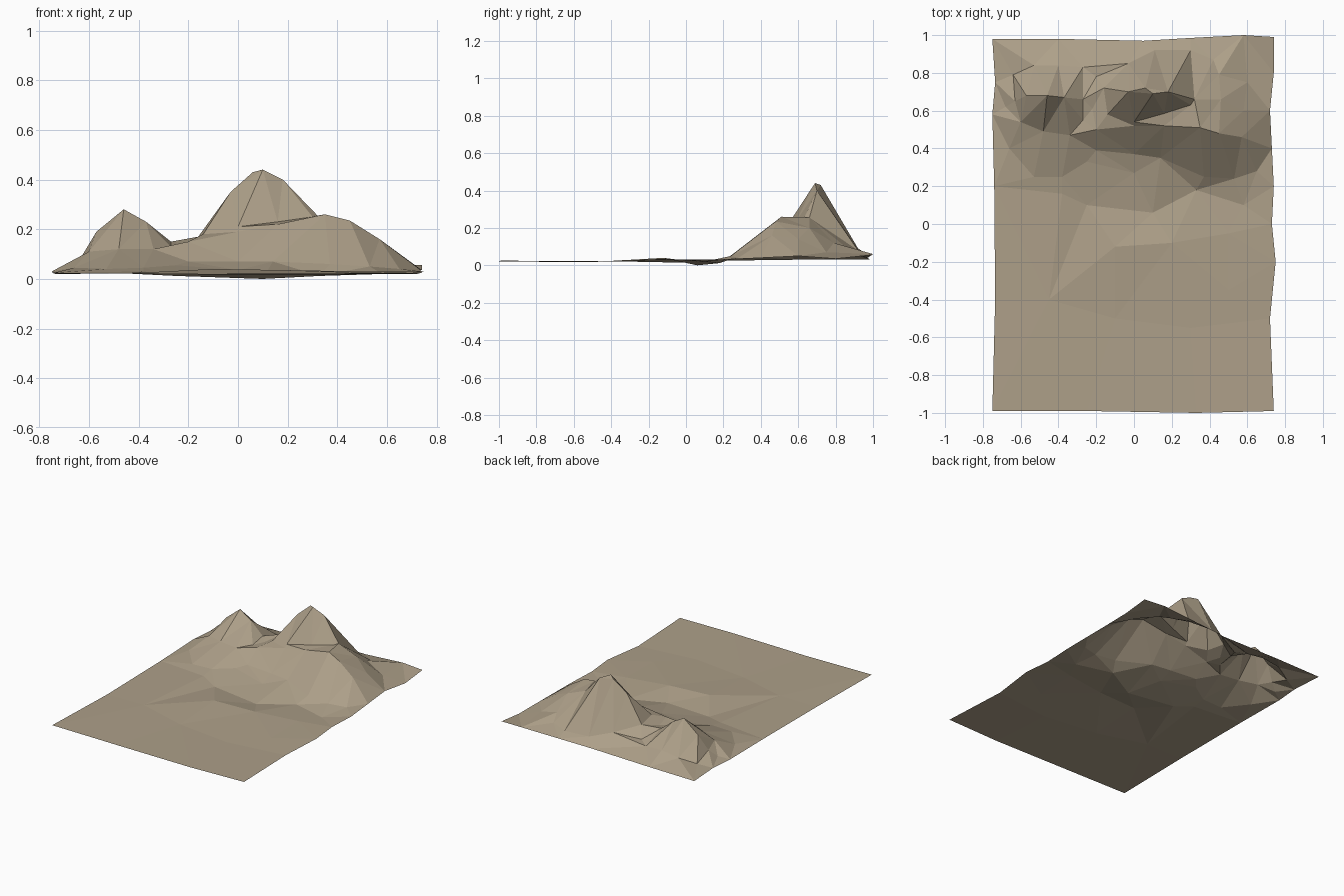
import bpy
from mathutils import Vector
from mathutils.geometry import delaunay_2d_cdt

# Outline of the land sheet (counter-clockwise)
border = [
    (-.75, -.99, .025), (-.25, -.99, .02), (.33, -1, .022), (.74, -.99, .025), (.72, -.5, .02),
    (.75, -.2, .03), (.73, .0, .03), (.74, .2, .03), (.73, .4, .04), (.72, .6, .05), (.74, .8, .035),
    (.74, .99, .055), (.58, 1, .06), (.3, .985, .05), (.05, .97, .04), (-.4, .98, .035),
    (-.75, .98, .03), (-.735, .75, .03), (-.75, .58, .03), (-.74, .2, .025), (-.735, -.4, .02),
]

# Feature lines: each is a chain kept as edges of the low-poly surface
main_ridge = [(-.16, .72, .17), (-.03, .7, .35), (.06, .72, .43), (.10, .69, .44),
              (.18, .70, .40), (.32, .66, .255), (.46, .66, .2), (.58, .6, .14)]
main_cliff_foot = [(-.22, .61, .14), (-.14, .58, .18), (.0, .54, .21), (.16, .585, .23), (.30, .63, .25)]
shelf_edge = [(-.2, .5, .15), (.0, .52, .19), (.16, .52, .22), (.35, .51, .26),
              (.45, .48, .235), (.57, .46, .16)]
main_foot = [(-.2, .39, .07), (.0, .37, .07), (.14, .35, .07), (.37, .25, .06),
             (.53, .24, .05), (.65, .28, .04)]
main_back = [(-.2, .78, .1), (-.03, .85, .13), (.11, .92, .09), (.3, .92, .08), (.42, .87, .085),
             (.45, .79, .12), (.6, .75, .07)]
left_ridge = [(-.68, .62, .05), (-.63, .65, .09), (-.57, .68, .19), (-.46, .68, .28),
              (-.37, .67, .23), (-.27, .66, .15)]
left_cliff_foot = [(-.6, .54, .11), (-.48, .49, .12), (-.34, .47, .12), (-.27, .55, .13)]
left_foot = [(-.66, .4, .045), (-.53, .25, .04), (-.38, .25, .045), (-.25, .33, .055)]
left_back = [(-.64, .79, .05), (-.53, .84, .08), (-.4, .84, .1), (-.27, .83, .09)]
plain_rise = [(-.38, .16, .03), (-.1, -.12, .04), (.2, -.1, .035), (.5, -.05, .03)]
plain_dip = [(-.25, .1, .012), (.0, .27, .035), (.1, .06, 0), (.33, .18, .012), (.58, .1, .02)]
plain_front = [(-.45, -.4, .022), (-.1, -.5, .018), (.3, -.55, .018), (.5, -.35, .025)]

# Gather points and chain edges
points, edges = list(border), []
for line in (main_ridge, main_cliff_foot, shelf_edge, main_foot, main_back, left_ridge,
             left_cliff_foot, left_foot, left_back):
    start = len(points)
    points += line
    edges += [(i, i + 1) for i in range(start, len(points) - 1)]
points += plain_rise + plain_dip + plain_front

# Triangulate in plan, then lift to the heights
flat = [Vector(p[:2]) for p in points]
verts, _, faces, origins, _, _ = delaunay_2d_cdt(
    flat, edges, [list(range(len(border)))], 1, 1e-5)
lifted = []
for v, src in zip(verts, origins):
    i = src[0] if src else min(range(len(flat)), key=lambda k: (flat[k] - v).length)
    lifted.append((v.x, v.y, points[i][2]))

mesh = bpy.data.meshes.new("mountain_terrain")
mesh.from_pydata(lifted, [], [list(f) for f in faces])
mesh.update()
terrain = bpy.data.objects.new("mountain_terrain", mesh)
bpy.context.collection.objects.link(terrain)

# Sandy rock colour
mat = bpy.data.materials.new("sandy_rock")
mat.diffuse_color = (.42, .35, .25, 1)
mesh.materials.append(mat)
